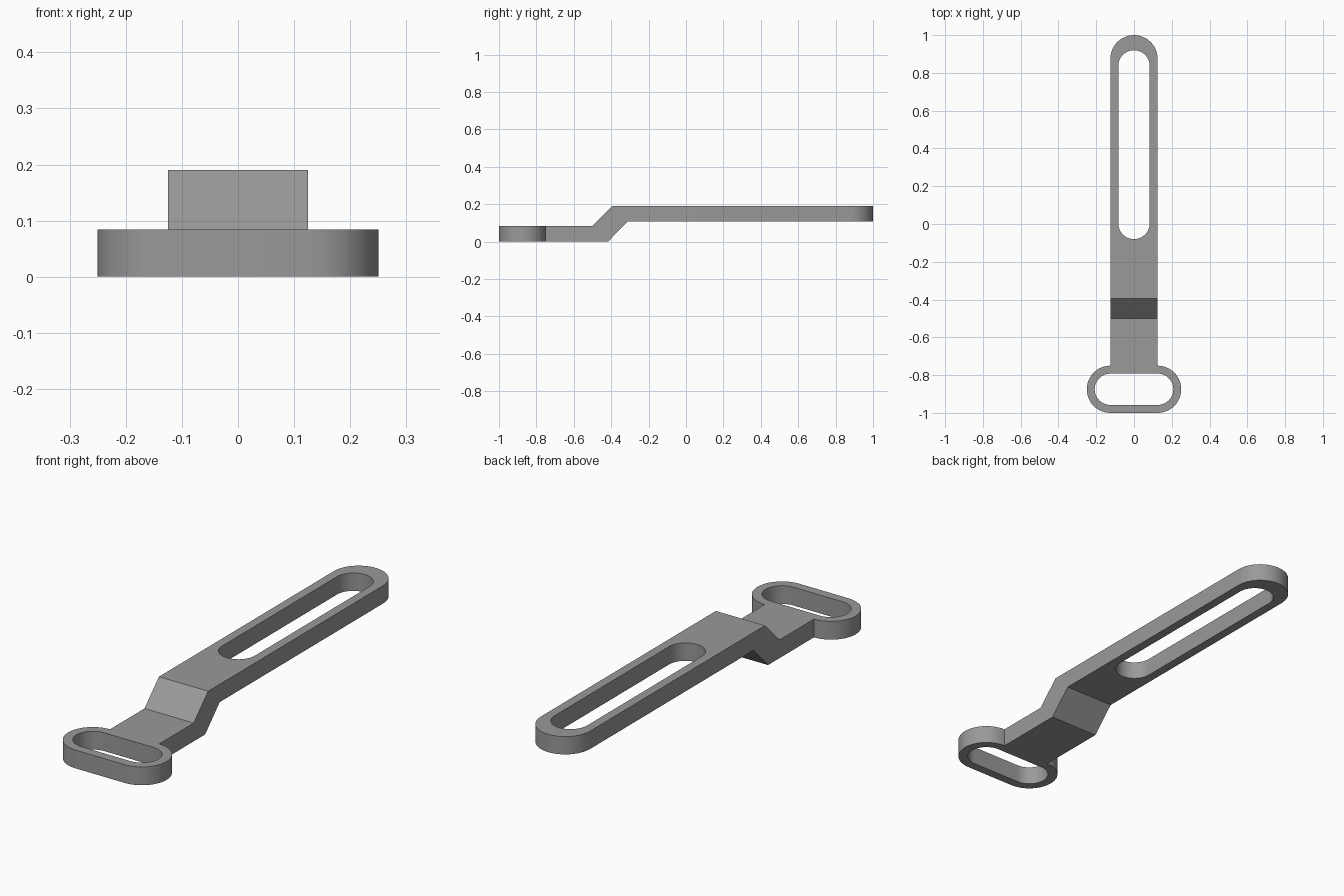
import bpy, bmesh, math
from mathutils import Vector

if "Cube" in bpy.data.objects:
    bpy.data.objects.remove(bpy.data.objects["Cube"])

SEG = 24  # segments per half circle


def arc(cx, cy, r, start, end):
    """Points on an arc, angles in degrees."""
    return [(cx + r * math.cos(math.radians(start + (end - start) * i / SEG)),
             cy + r * math.sin(math.radians(start + (end - start) * i / SEG)))
            for i in range(SEG + 1)]


def prism(name, points, direction):
    """Extrude a closed outline along a direction."""
    bm = bmesh.new()
    face = bm.faces.new([bm.verts.new(p) for p in points])
    ext = bmesh.ops.extrude_face_region(bm, geom=[face])
    verts = [v for v in ext["geom"] if isinstance(v, bmesh.types.BMVert)]
    bmesh.ops.translate(bm, verts=verts, vec=Vector(direction))
    bmesh.ops.recalc_face_normals(bm, faces=bm.faces)
    mesh = bpy.data.meshes.new(name)
    bm.to_mesh(mesh)
    bm.free()
    obj = bpy.data.objects.new(name, mesh)
    bpy.context.collection.objects.link(obj)
    return obj


def plan_prism(name, outline):
    return prism(name, [(x, y, -0.1) for x, y in outline], (0, 0, 0.5))


def cut(obj, tool, operation):
    """Apply a boolean and remove the tool."""
    mod = obj.modifiers.new("cut", "BOOLEAN")
    mod.operation, mod.solver, mod.object = operation, "EXACT", tool
    bpy.context.view_layer.objects.active = obj
    bpy.ops.object.modifier_apply(modifier=mod.name)
    bpy.data.objects.remove(tool)


# Cranked strip: side profile extruded across the width
profile = [(-1.1, 0), (-0.417, 0), (-0.311, 0.108), (1.1, 0.108),
           (1.1, 0.19), (-0.395, 0.19), (-0.5, 0.084), (-1.1, 0.084)]
bracket = prism("cranked_bracket", [(-0.4, y, z) for y, z in profile], (0.8, 0, 0))

# Plan outline: rounded arm end, neck and wide strap loop
outline = (arc(0, 0.875, 0.125, 0, 180)
           + arc(-0.125, -0.875, 0.125, 90, 270)
           + arc(0.125, -0.875, 0.125, -90, 90))
cut(bracket, plan_prism("plan_outline", outline), "INTERSECT")

# Long adjustment slot in the arm
slot = arc(0, 0.837, 0.083, 0, 180) + arc(0, 0.003, 0.083, 180, 360)
cut(bracket, plan_prism("arm_slot", slot), "DIFFERENCE")

# Wide opening in the strap loop
opening = arc(-0.125, -0.875, 0.083, 90, 270) + arc(0.125, -0.875, 0.083, -90, 90)
cut(bracket, plan_prism("loop_opening", opening), "DIFFERENCE")

# Grey finish
grey = bpy.data.materials.new("grey")
grey.diffuse_color = (0.32, 0.32, 0.32, 1)
grey.use_nodes = True
grey.node_tree.nodes["Principled BSDF"].inputs["Base Color"].default_value = grey.diffuse_color
bracket.data.materials.clear()
bracket.data.materials.append(grey)

bpy.ops.object.select_all(action="DESELECT")
bracket.select_set(True)
bpy.context.view_layer.objects.active = bracket
bpy.ops.object.shade_smooth_by_angle(angle=math.radians(30))
